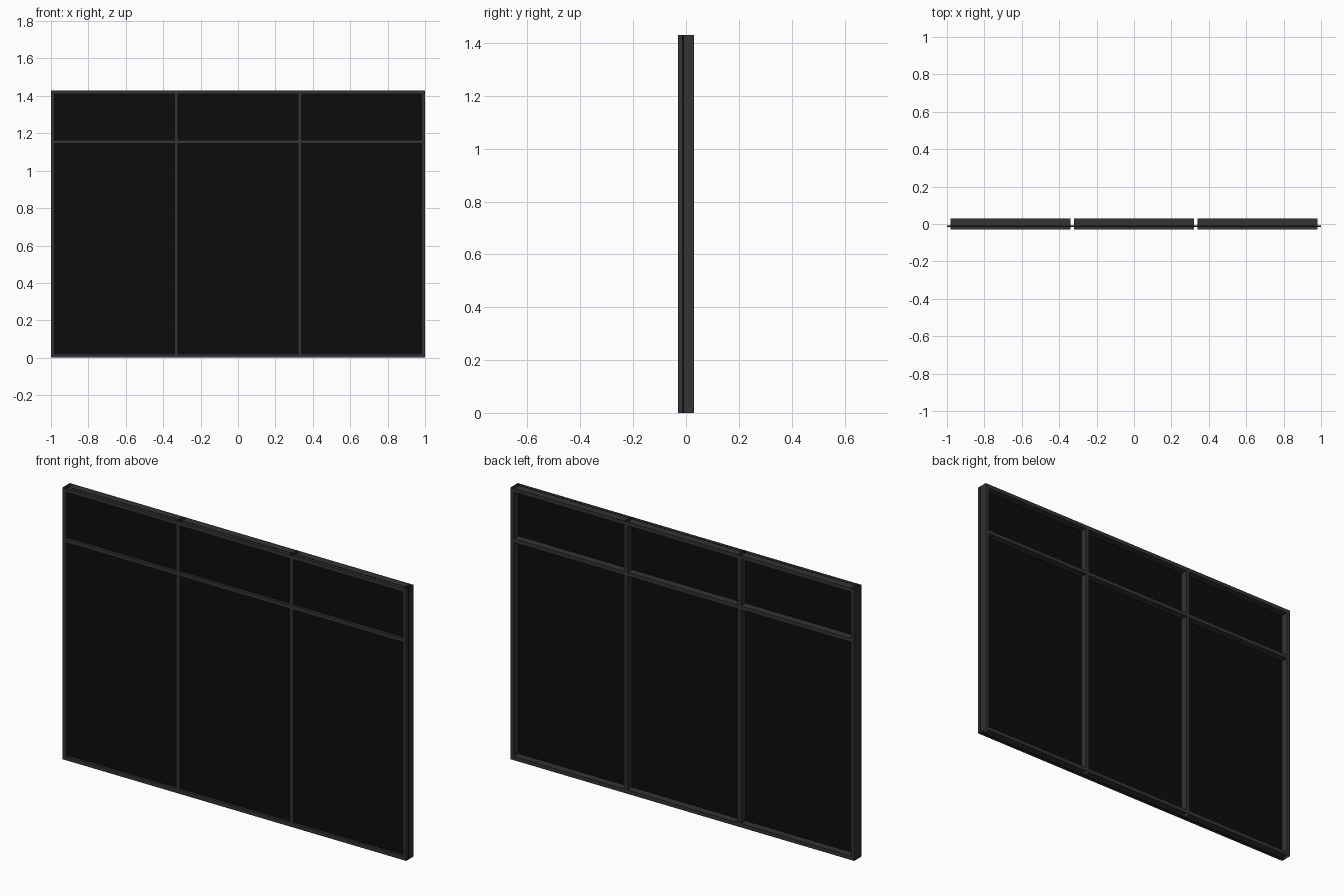
import bpy, bmesh

if "Cube" in bpy.data.objects:
    bpy.data.objects.remove(bpy.data.objects["Cube"])

W, H, T = 2.0, 1.43, 0.02            # overall width, height, bar face width
POSTS = [-0.99, -0.33, 0.33, 0.99]   # post centre lines
RAILS = [0.01, 1.155, H - 0.01]      # rail centre lines
FRONT_CAP = (-0.03, -0.016)          # depth range of the outer cap
BACK_BOX = (-0.008, 0.03)            # depth range of the inner box
GLASS = (-0.0155, -0.0085)


def material(name, value):
    m = bpy.data.materials.new(name)
    m.diffuse_color = (value, value, value, 1)
    m.use_nodes = True
    m.node_tree.nodes["Principled BSDF"].inputs["Base Color"].default_value = m.diffuse_color
    return m


frame_mat = material("dark_frame", 0.033)
glass_mat = material("black_glass", 0.0035)


def box(name, x, y, z, mat, open_axis=None):
    """Box from ranges; open_axis removes both end faces (open extrusion)."""
    bm = bmesh.new()
    bmesh.ops.create_cube(bm, size=1)
    for v in bm.verts:
        v.co = [r[0] if c < 0 else r[1] for c, r in zip(v.co, (x, y, z))]
    bm.normal_update()
    if open_axis is not None:
        ends = [f for f in bm.faces if abs(f.normal[open_axis]) > 0.9]
        bmesh.ops.delete(bm, geom=ends, context='FACES_ONLY')
    me = bpy.data.meshes.new(name)
    bm.to_mesh(me)
    bm.free()
    me.materials.append(mat)
    ob = bpy.data.objects.new(name, me)
    bpy.context.collection.objects.link(ob)
    return ob


def around(c):
    return (c - T / 2, c + T / 2)


# vertical posts: open-ended extrusions in front of and behind the glass
for i, x in enumerate(POSTS):
    for part, depth in (("cap", FRONT_CAP), ("box", BACK_BOX)):
        box(f"post_{part}_{i}", around(x), depth, (0, H), frame_mat, 2)

for i, (xa, xb) in enumerate(zip(POSTS, POSTS[1:])):
    # rails between the posts
    span = (xa + T / 2, xb - T / 2)
    for j, z in enumerate(RAILS):
        for part, depth in (("cap", FRONT_CAP), ("box", BACK_BOX)):
            box(f"rail_{part}_{i}_{j}", span, depth, around(z), frame_mat, 0)
    # glass panes held in the slot between cap and box
    x0 = -W / 2 if i == 0 else xa
    x1 = W / 2 if i == 2 else xb
    for j, z in enumerate([(0.0, RAILS[1]), (RAILS[1], H)]):
        box(f"glass_pane_{i}_{j}", (x0, x1), GLASS, z, glass_mat)
